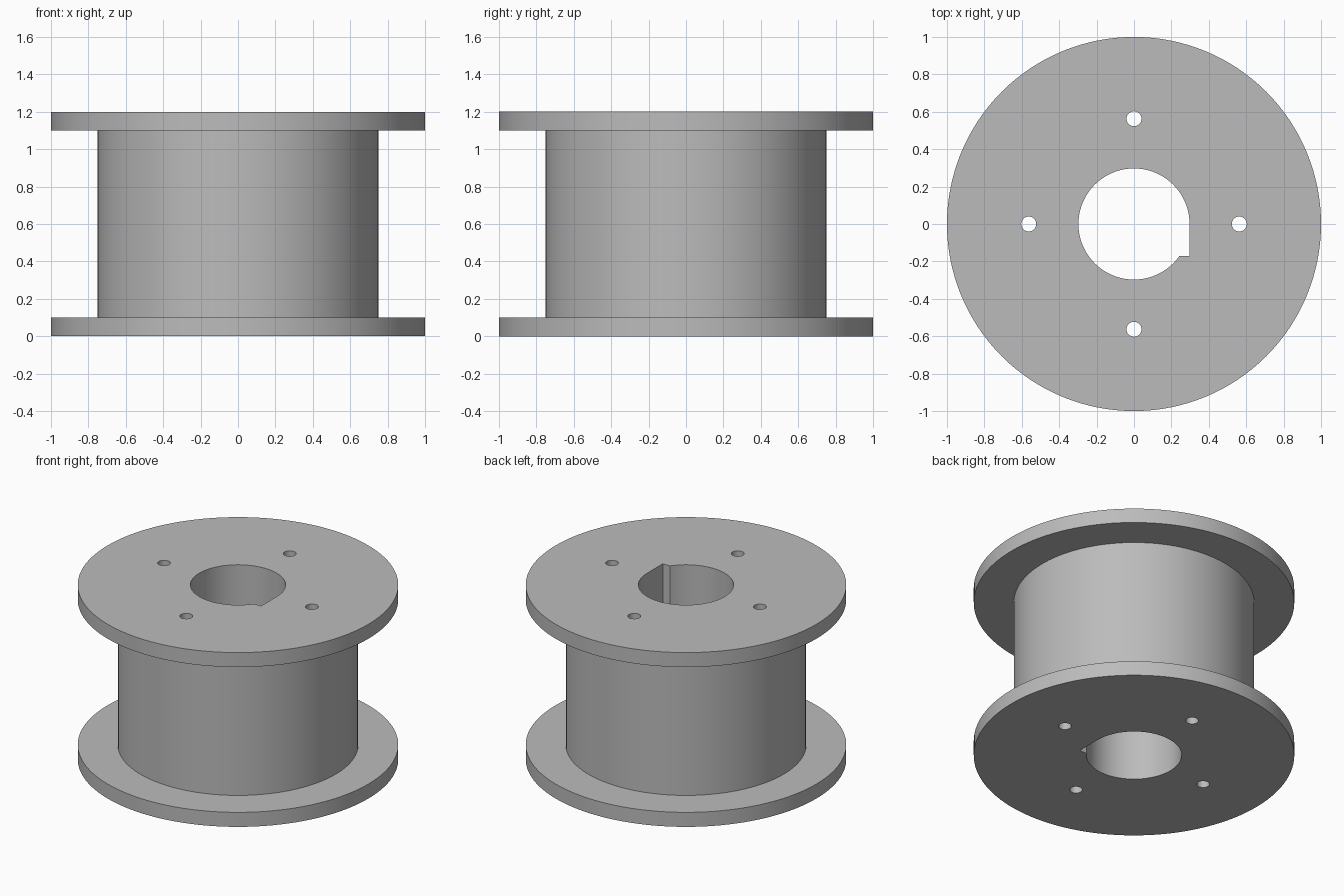
import bpy
import bmesh
from math import sin, cos, asin, pi, tau

cube = bpy.data.objects.get("Cube")
if cube:
    bpy.data.objects.remove(cube, do_unlink=True)

HEIGHT, FLANGE_H = 1.2, 0.1
FLANGE_R, BARREL_R, BORE_R = 1.0, 0.75, 0.297
KEY_DEPTH = 0.172
HOLE_R, HOLE_DIST = 0.04, 0.563
SEGMENTS = 128

grey = bpy.data.materials.new("plain grey")
grey.use_nodes = True
grey.diffuse_color = (0.5, 0.5, 0.5, 1)
grey.node_tree.nodes["Principled BSDF"].inputs["Base Color"].default_value = (0.5, 0.5, 0.5, 1)


def make_object(name, bm):
    bmesh.ops.recalc_face_normals(bm, faces=bm.faces)
    mesh = bpy.data.meshes.new(name)
    bm.to_mesh(mesh)
    bm.free()
    mesh.materials.append(grey)
    obj = bpy.data.objects.new(name, mesh)
    bpy.context.collection.objects.link(obj)
    return obj


def arc(radius, start, end, count, centre=(0, 0)):
    step = (end - start) / count
    return [(centre[0] + radius * cos(start + i * step),
             centre[1] + radius * sin(start + i * step)) for i in range(count + 1)]


def add_prism(bm, outline, bottom, top):
    face = bm.faces.new([bm.verts.new((x, y, bottom)) for x, y in outline])
    result = bmesh.ops.extrude_face_region(bm, geom=[face], use_keep_orig=True)
    verts = [v for v in result["geom"] if isinstance(v, bmesh.types.BMVert)]
    bmesh.ops.translate(bm, verts=verts, vec=(0, 0, top - bottom))


# Spool body: stacked rings from a stepped profile, capped at both ends
bm = bmesh.new()
profile = [(FLANGE_R, 0), (FLANGE_R, FLANGE_H), (BARREL_R, FLANGE_H),
           (BARREL_R, HEIGHT - FLANGE_H), (FLANGE_R, HEIGHT - FLANGE_H), (FLANGE_R, HEIGHT)]
rings = [[bm.verts.new((x, y, z)) for x, y in arc(r, 0, tau, SEGMENTS)[:-1]] for r, z in profile]
for low, high in zip(rings, rings[1:]):
    for i in range(SEGMENTS):
        j = (i + 1) % SEGMENTS
        bm.faces.new((low[i], low[j], high[j], high[i]))
bm.faces.new(rings[0])
bm.faces.new(rings[-1])
spool = make_object("spool", bm)

# Cutter: keyed shaft bore and four mounting holes through the full height
bm = bmesh.new()
bore = arc(BORE_R, 0, tau - asin(KEY_DEPTH / BORE_R), 96) + [(BORE_R, -KEY_DEPTH)]
add_prism(bm, bore, -0.1, HEIGHT + 0.1)
for k in range(4):
    centre = (HOLE_DIST * cos(k * pi / 2), HOLE_DIST * sin(k * pi / 2))
    add_prism(bm, arc(HOLE_R, 0, tau, 32, centre)[:-1], -0.1, HEIGHT + 0.1)
cutter = make_object("hole_cutter", bm)
cutter.hide_render = True

cut = spool.modifiers.new("holes", "BOOLEAN")
cut.operation = "DIFFERENCE"
cut.solver = "EXACT"
cut.object = cutter

bpy.ops.object.select_all(action="DESELECT")
spool.select_set(True)
bpy.context.view_layer.objects.active = spool
bpy.ops.object.modifier_apply(modifier=cut.name)
bpy.data.objects.remove(cutter, do_unlink=True)
bpy.ops.object.shade_smooth_by_angle(angle=pi / 6)
